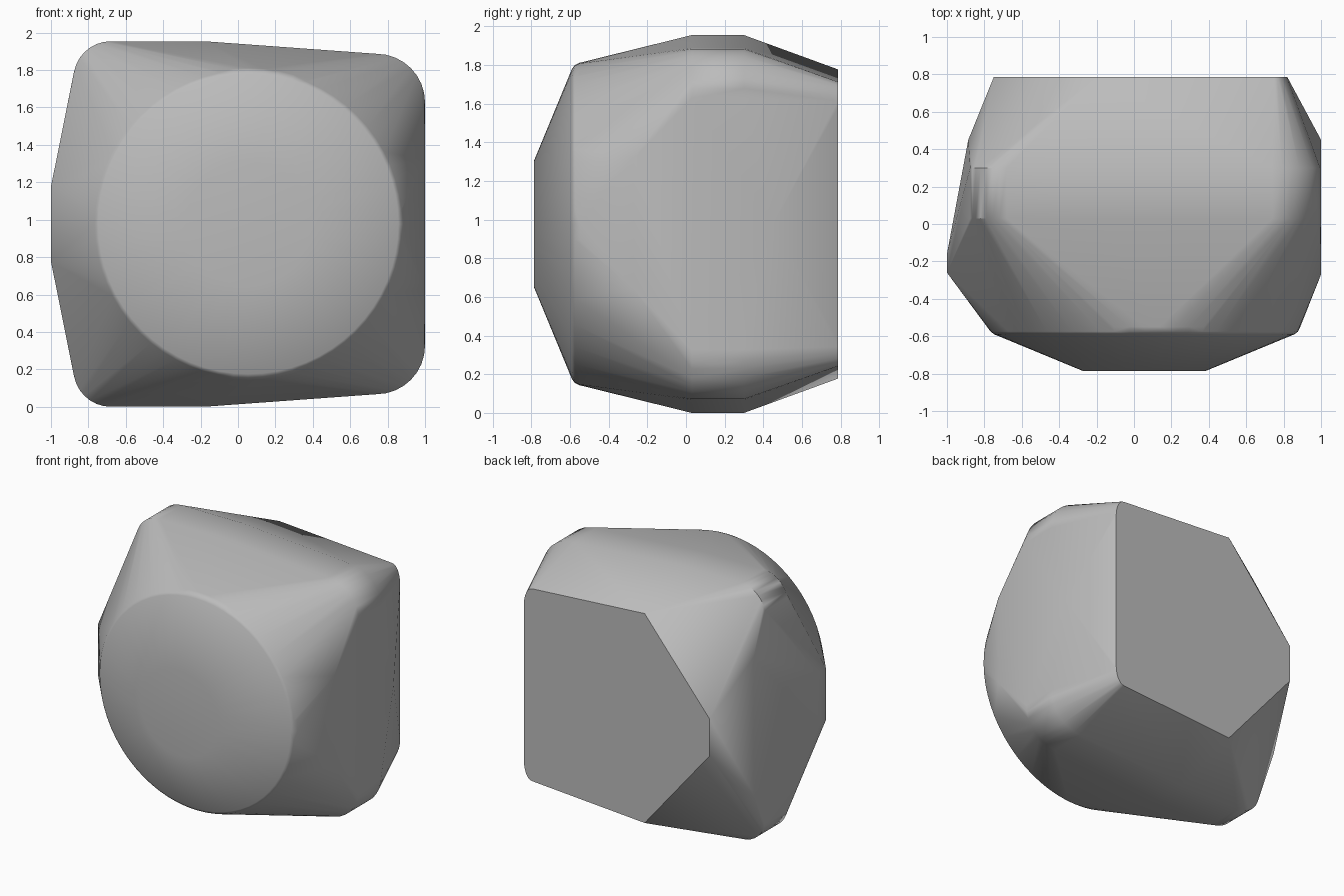
import bpy
import bmesh
from math import sin, cos, pi

old = bpy.data.objects.get("Cube")
if old:
    bpy.data.objects.remove(old, do_unlink=True)

MID = 0.977  # height of the horizontal symmetry plane
points = []


def add(x, y, h):
    """Add a point and its mirror above and below the middle plane."""
    points.append((x, y, MID + h))
    if h > 0:
        points.append((x, y, MID - h))


def arc(cx, ch, rx, rh, start, end, y, steps=8):
    """Add a rounded corner at depth y."""
    for i in range(steps + 1):
        a = start + (end - start) * i / steps
        add(cx + rx * cos(a), y, ch + rh * sin(a))


# Domed front: flat disc, then the rounded rim
for y, r in ((-0.785, 0.33), (-0.59, 0.802), (-0.575, 0.822), (-0.55, 0.834)):
    arc(0.055, 0, r, r, 0, pi, y, 32)

# Widest band: a rounded block, narrowing towards +x
for y in (0.03, 0.3):
    arc(0.74, 0.65, 0.26, 0.26, 0, pi / 2, y)
    arc(-0.68, 0.777, 0.2, 0.2, pi / 2, pi, y)
    add(-0.18, y, 0.977)

# Flat cheek on the +x side
add(1.0, -0.27, 0.34)
add(1.0, 0.45, 0)

# Narrow ridge on the -x side
add(-1.0, -0.26, 0.2)
add(-1.0, -0.16, 0.2)
add(-0.886, 0.45, 0.52)

# Flat back face
arc(0.75, 0.6, 0.07, 0.135, 0, pi / 2, 0.785, 6)
add(-0.2, 0.785, 0.8)
add(-0.75, 0.785, 0.14)

# Wrap the sections in one convex skin
bm = bmesh.new()
for p in points:
    bm.verts.new(p)
hull = bmesh.ops.convex_hull(bm, input=bm.verts)
loose = [v for v in bm.verts if not v.link_faces]
bmesh.ops.delete(bm, geom=loose, context='VERTS')
bmesh.ops.dissolve_limit(bm, angle_limit=0.012, verts=bm.verts, edges=bm.edges)
bmesh.ops.recalc_face_normals(bm, faces=bm.faces)
mesh = bpy.data.meshes.new("stone_body")
bm.to_mesh(mesh)
bm.free()
body = bpy.data.objects.new("stone_body", mesh)
bpy.context.collection.objects.link(body)

# Plain grey surface
grey = bpy.data.materials.new("stone_grey")
grey.use_nodes = True
grey.diffuse_color = (0.5, 0.5, 0.5, 1)
grey.node_tree.nodes["Principled BSDF"].inputs["Base Color"].default_value = (0.5, 0.5, 0.5, 1)
mesh.materials.append(grey)

# Smooth shading with a crisp border around the back face
bpy.ops.object.select_all(action='DESELECT')
body.select_set(True)
bpy.context.view_layer.objects.active = body
bpy.ops.object.shade_smooth_by_angle(angle=0.6)
bm = bmesh.new()
bm.from_mesh(mesh)
for face in bm.faces:
    if face.normal.y > 0.99:
        for edge in face.edges:
            edge.smooth = False
bm.to_mesh(mesh)
bm.free()
weighted = body.modifiers.new("face_weighted_normals", 'WEIGHTED_NORMAL')
weighted.keep_sharp = True
